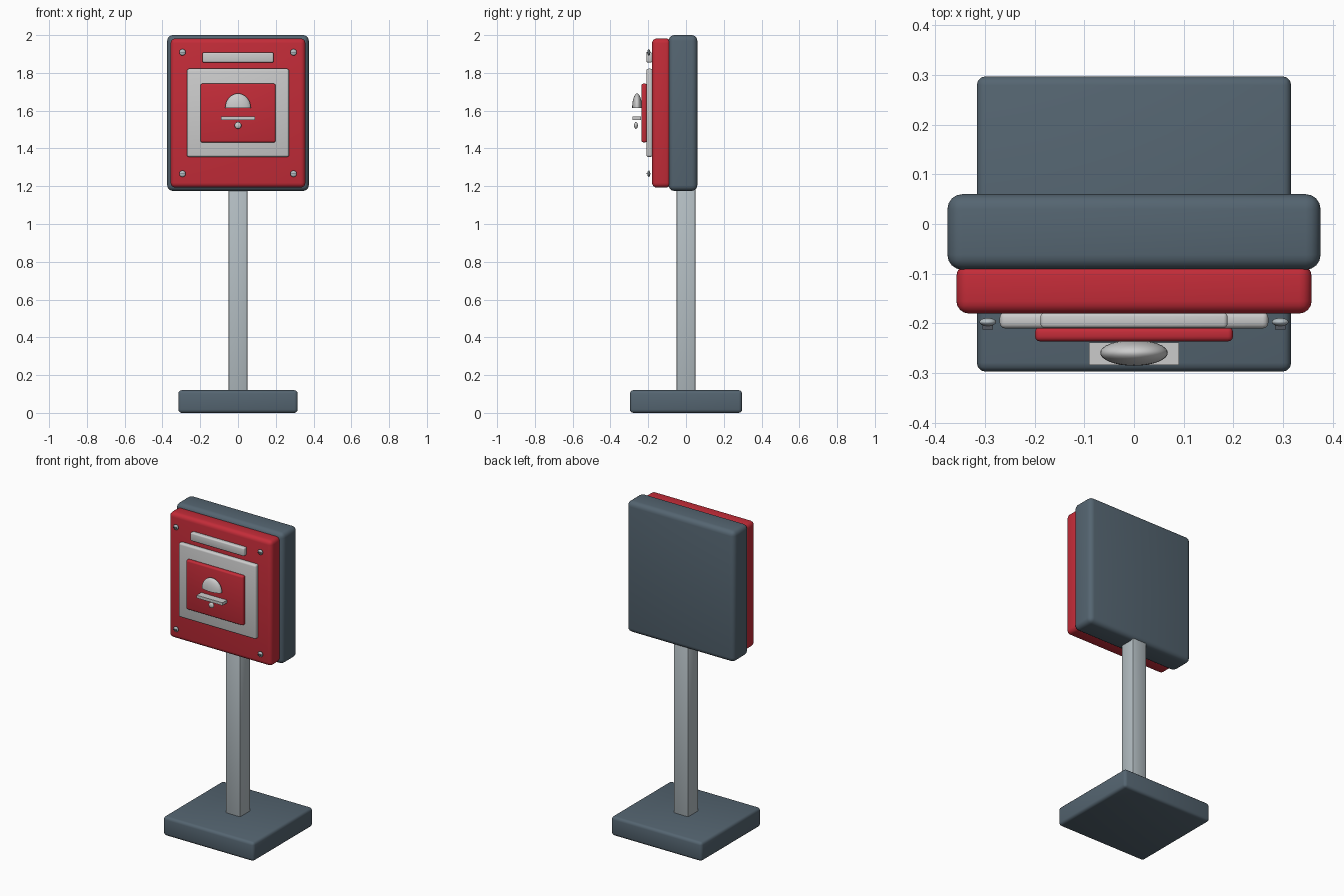
import bpy, bmesh
from mathutils import Matrix

if "Cube" in bpy.data.objects:
    bpy.data.objects.remove(bpy.data.objects["Cube"])


def material(name, rgb):
    m = bpy.data.materials.new(name)
    m.diffuse_color = (*rgb, 1)
    m.use_nodes = True
    m.node_tree.nodes["Principled BSDF"].inputs["Base Color"].default_value = m.diffuse_color
    return m


SLATE = material("slate", (0.09, 0.13, 0.165))
RED = material("red", (0.55, 0.025, 0.04))
STEEL = material("steel", (0.46, 0.52, 0.55))
WHITE = material("off_white", (0.68, 0.70, 0.70))
DARK = material("dark_slot", (0.09, 0.1, 0.12))


def finish(name, bm, mat):
    mesh = bpy.data.meshes.new(name)
    bm.to_mesh(mesh)
    bm.free()
    ob = bpy.data.objects.new(name, mesh)
    bpy.context.collection.objects.link(ob)
    mesh.materials.append(mat)
    bpy.context.view_layer.objects.active = ob
    ob.select_set(True)
    bpy.ops.object.shade_smooth_by_angle(angle=0.7)
    ob.select_set(False)
    return ob


def box(name, lo, hi, mat, bevel=0.0, segments=3):
    bm = bmesh.new()
    size = [b - a for a, b in zip(lo, hi)]
    mid = [(a + b) / 2 for a, b in zip(lo, hi)]
    bmesh.ops.create_cube(bm, size=1, matrix=Matrix.Translation(mid) @ Matrix.Diagonal((*size, 1)))
    if bevel:
        bmesh.ops.bevel(bm, geom=bm.edges[:], offset=bevel, segments=segments,
                        profile=0.5, affect='EDGES')
    return finish(name, bm, mat)


def ellipsoid(name, centre, radii, mat, half=False):
    bm = bmesh.new()
    bmesh.ops.create_uvsphere(bm, u_segments=32, v_segments=16, radius=1)
    if half:
        cut = bmesh.ops.bisect_plane(bm, geom=bm.verts[:] + bm.edges[:] + bm.faces[:],
                                     plane_co=(0, 0, 0), plane_no=(0, 0, 1), clear_inner=True)
        rim = [e for e in bm.edges if e.is_boundary]
        bmesh.ops.holes_fill(bm, edges=rim, sides=0)
    bm.transform(Matrix.Translation(centre) @ Matrix.Diagonal((*radii, 1)))
    return finish(name, bm, mat)


# stand
box("base", (-0.316, -0.297, 0), (0.316, 0.297, 0.12), SLATE, 0.018)
box("post", (-0.05, -0.05, 0.10), (0.05, 0.05, 1.20), STEEL, 0.006, 2)

# alarm box
box("housing", (-0.375, -0.092, 1.175), (0.375, 0.06, 2.0), SLATE, 0.03, 4)
box("front_panel", (-0.357, -0.18, 1.193), (0.357, -0.08, 1.982), RED, 0.025, 4)
box("frame_plate", (-0.27, -0.21, 1.355), (0.27, -0.177, 1.822), WHITE, 0.011)
box("inner_plate", (-0.199, -0.236, 1.432), (0.199, -0.207, 1.743), RED, 0.01)
box("label_plate", (-0.188, -0.209, 1.855), (0.188, -0.178, 1.908), WHITE, 0.008)

# bell symbol
ellipsoid("bell_dome", (0, -0.259, 1.615), (0.068, 0.026, 0.076), WHITE, half=True)
box("bell_bar", (-0.09, -0.283, 1.55), (0.09, -0.238, 1.568), WHITE)
ellipsoid("bell_clapper", (0, -0.265, 1.522), (0.018, 0.01, 0.018), WHITE)

# corner screws
for side, x in (("left", -0.294), ("right", 0.294)):
    for level, z in (("lower", 1.266), ("upper", 1.909)):
        ellipsoid(f"screw_head_{level}_{side}", (x, -0.197, z), (0.017, 0.008, 0.017), STEEL)
        box(f"screw_slot_{level}_{side}", (x - 0.011, -0.212, z - 0.002),
            (x + 0.011, -0.202, z + 0.002), DARK)
